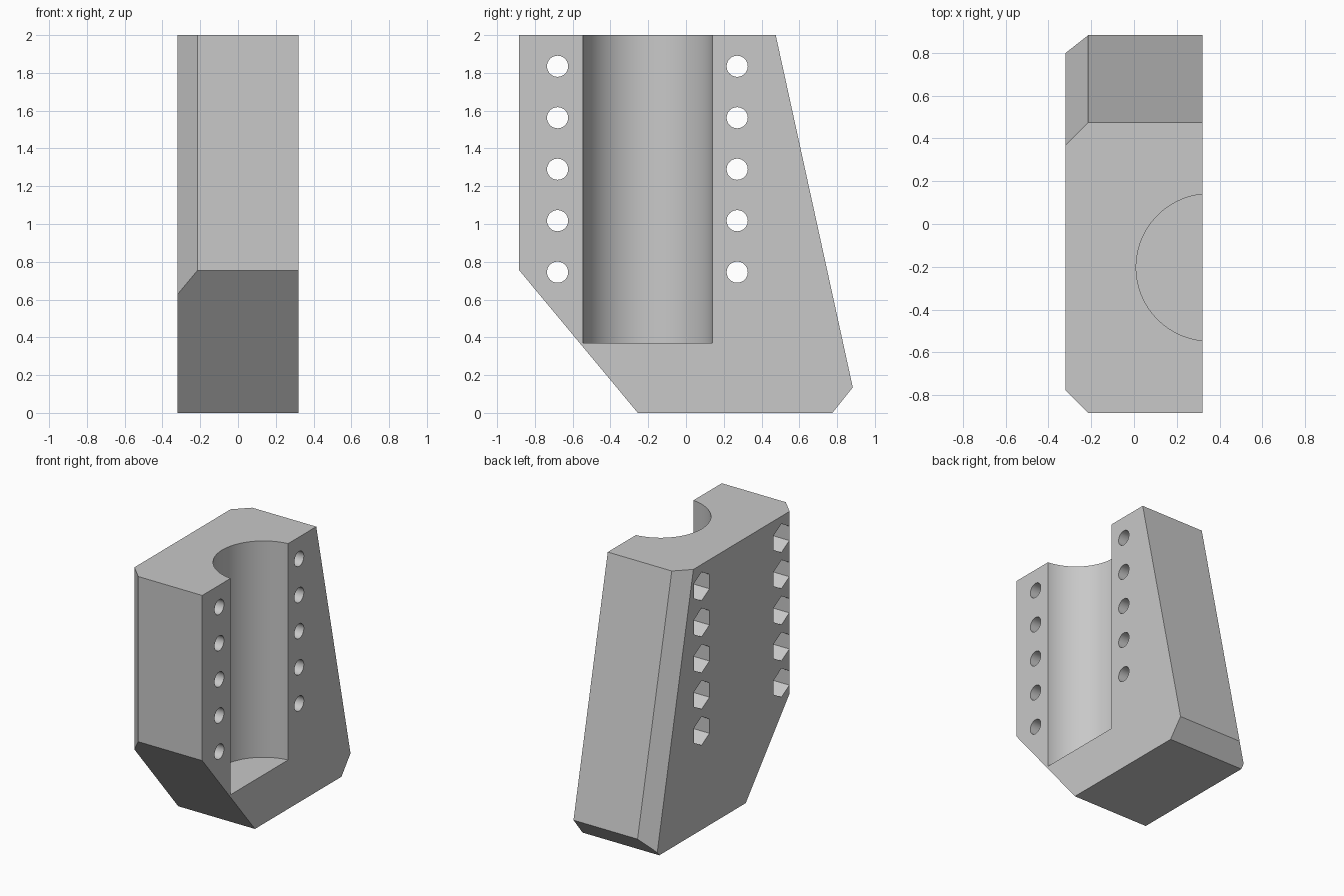
import bpy, bmesh, math
from mathutils import Vector, Matrix

if "Cube" in bpy.data.objects:
    bpy.data.objects.remove(bpy.data.objects["Cube"])

X = 0.32          # half thickness
CH = 0.106        # chamfer on the -x edges
HOLE_Y = (-0.68, 0.271)
HOLE_Z = [0.745 + 0.2725 * i for i in range(5)]

grey = bpy.data.materials.new("grey plastic")
grey.diffuse_color = (0.58, 0.58, 0.58, 1)
grey.use_nodes = True
grey.node_tree.nodes["Principled BSDF"].inputs["Base Color"].default_value = grey.diffuse_color


def make_object(name, bm):
    bmesh.ops.recalc_face_normals(bm, faces=bm.faces)
    mesh = bpy.data.meshes.new(name)
    bm.to_mesh(mesh)
    bm.free()
    ob = bpy.data.objects.new(name, mesh)
    ob.data.materials.append(grey)
    bpy.context.collection.objects.link(ob)
    return ob


def add_rod(bm, sides, radius, x0, x1, y, z, turn=0.0):
    """Prism along x; vertices start on the z axis."""
    mat = (Matrix.Translation(((x0 + x1) / 2, y, z))
           @ Matrix.Rotation(math.pi / 2, 4, 'Y') @ Matrix.Rotation(turn, 4, 'Z'))
    bmesh.ops.create_cone(bm, cap_ends=True, segments=sides, radius1=radius,
                          radius2=radius, depth=x1 - x0, matrix=mat)


# Body: side profile (y, z) extruded through the thickness
profile = [(-0.883, 2), (0.475, 2), (0.883, 0.135), (0.775, 0), (-0.255, 0), (-0.883, 0.755)]
bm = bmesh.new()
face = bm.faces.new([bm.verts.new((-X, y, z)) for y, z in profile])
ext = bmesh.ops.extrude_face_region(bm, geom=[face])
bmesh.ops.translate(bm, vec=(2 * X, 0, 0),
                    verts=[v for v in ext["geom"] if isinstance(v, bmesh.types.BMVert)])
bmesh.ops.recalc_face_normals(bm, faces=bm.faces)

# Chamfers along the front and the sloping back edge of the -x side
slope = Vector((0, 0.408, -1.865))
back_normal = slope.cross(Vector((-CH, -CH, 0))).normalized()
for point, normal in (((CH - X, -0.883, 1), Vector((-1, -1, 0)).normalized()),
                      ((CH - X, 0.475, 2), back_normal)):
    cut = bmesh.ops.bisect_plane(bm, geom=bm.verts[:] + bm.edges[:] + bm.faces[:],
                                 plane_co=point, plane_no=normal, clear_outer=True)
    bmesh.ops.edgeloop_fill(bm, edges=[e for e in cut["geom_cut"]
                                       if isinstance(e, bmesh.types.BMEdge)])
body = make_object("clamp_half_body", bm)

# Cutter: round channel open to the top and the +x side
bm = bmesh.new()
bmesh.ops.create_cone(bm, cap_ends=True, segments=96, radius1=0.344, radius2=0.344,
                      depth=2, matrix=Matrix.Translation((0.354, -0.203, 1.369)))
cutters = [make_object("channel_cutter", bm)]

# Cutters: screw holes, and hexagonal nut pockets on the -x side
bm_hole, bm_nut = bmesh.new(), bmesh.new()
for y in HOLE_Y:
    for z in HOLE_Z:
        add_rod(bm_hole, 32, 0.056, -0.5, 0.5, y, z)
        add_rod(bm_nut, 6, 0.108, -0.5, -0.12, y, z, math.pi / 2)
cutters.append(make_object("screw_hole_cutter", bm_hole))
cutters.append(make_object("nut_pocket_cutter", bm_nut))

# Make sure the nut pockets point up and down
nut = cutters[-1].data
top = max(v.co.z for v in nut.vertices) - HOLE_Z[-1]
if top < 0.1:
    for v in nut.vertices:
        yc = min(HOLE_Y, key=lambda a: abs(a - v.co.y))
        zc = min(HOLE_Z, key=lambda a: abs(a - v.co.z))
        v.co.y, v.co.z = yc + (v.co.z - zc), zc - (v.co.y - yc)

for cutter in cutters:
    cutter.hide_render = True
    mod = body.modifiers.new(cutter.name, 'BOOLEAN')
    mod.operation = 'DIFFERENCE'
    mod.solver = 'EXACT'
    mod.object = cutter

# Apply the cuts and drop the cutters
bpy.context.view_layer.update()
final = bpy.data.meshes.new_from_object(body.evaluated_get(bpy.context.evaluated_depsgraph_get()))
body.modifiers.clear()
body.data = final
for cutter in cutters:
    bpy.data.objects.remove(cutter)

bpy.context.view_layer.objects.active = body
body.select_set(True)
bpy.ops.object.shade_smooth_by_angle(angle=math.radians(20))
